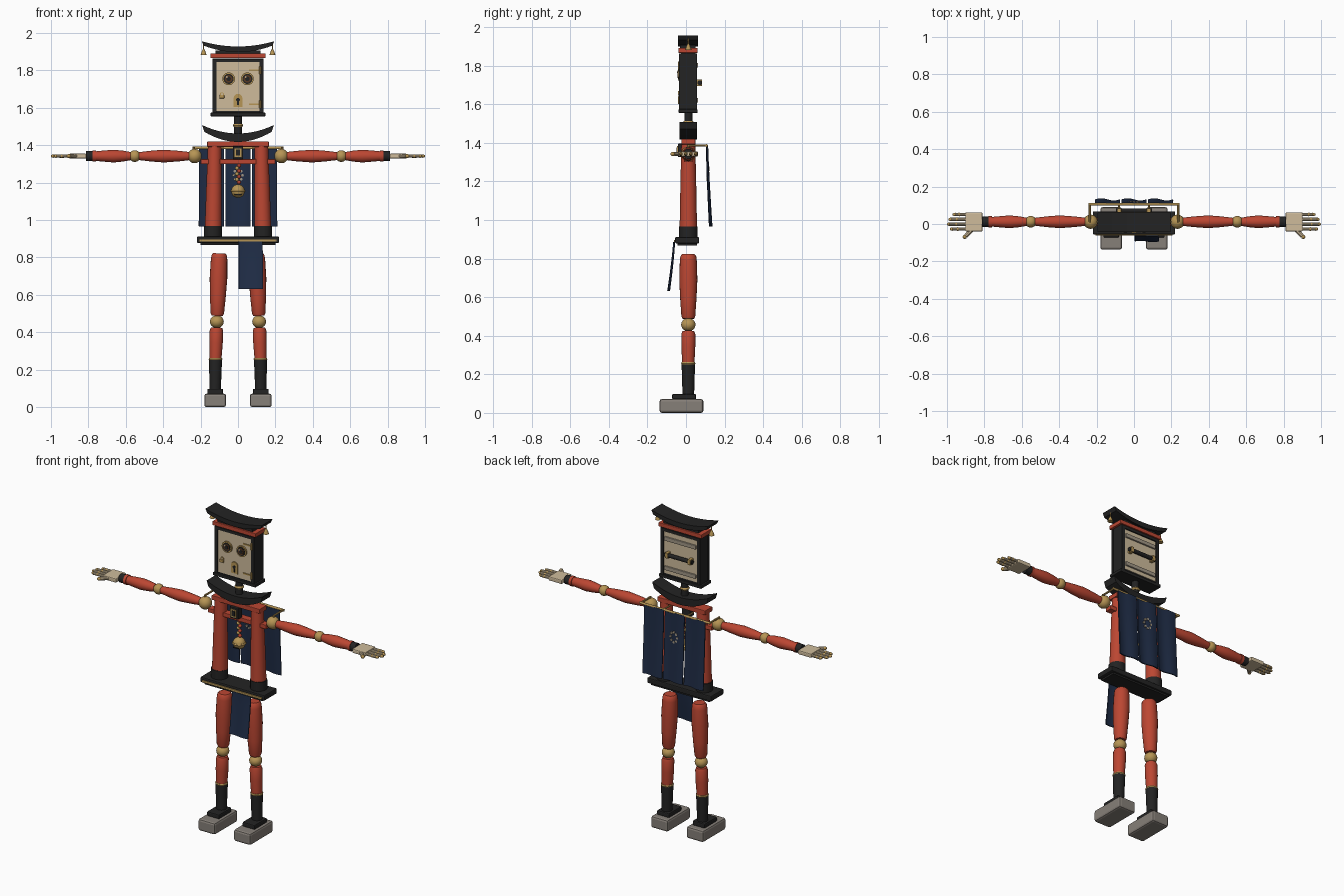
import bpy, bmesh, math
from mathutils import Vector, Matrix

if "Cube" in bpy.data.objects:
    bpy.data.objects.remove(bpy.data.objects["Cube"])

COLORS = {
    "red lacquer": (0.50, 0.062, 0.032), "black lacquer": (0.017, 0.017, 0.017),
    "brass": (0.47, 0.30, 0.09), "cream wood": (0.62, 0.50, 0.33),
    "navy cloth": (0.014, 0.026, 0.062), "grey stone": (0.24, 0.215, 0.19),
    "brown iris": (0.10, 0.04, 0.015), "pale slat": (0.36, 0.31, 0.24),
}
MATS = {}
for n, c in COLORS.items():
    MATS[n] = bpy.data.materials.new(n)
    MATS[n].diffuse_color = (*c, 1)
RED, BLACK, BRASS, CREAM, NAVY, STONE, BROWN, SLAT = COLORS
Y = 0.012  # body axis


def finish(name, bm, mat, smooth=True):
    bmesh.ops.recalc_face_normals(bm, faces=bm.faces)
    for f in bm.faces:
        f.smooth = smooth
    for e in bm.edges:
        e.smooth = len(e.link_faces) == 2 and e.calc_face_angle(0) < math.radians(35)
    me = bpy.data.meshes.new(name)
    bm.to_mesh(me)
    bm.free()
    me.materials.append(MATS[mat])
    ob = bpy.data.objects.new(name, me)
    bpy.context.collection.objects.link(ob)
    return ob


def box(name, mat, x, y, z, bevel=0.0):
    """Box from (min, max) pairs."""
    bm = bmesh.new()
    bmesh.ops.create_cube(bm, size=1)
    for v in bm.verts:
        v.co = [(a[0] + a[1]) / 2 + c * abs(a[1] - a[0]) for a, c in zip((x, y, z), v.co)]
    if bevel:
        bmesh.ops.bevel(bm, geom=bm.edges[:], offset=bevel, segments=2, profile=0.5, affect='EDGES')
    return finish(name, bm, mat, False)


def turned(name, mat, p0, p1, profile, n=20):
    """Lathe a (fraction, radius) profile along the line p0-p1."""
    p0, p1 = Vector(p0), Vector(p1)
    d = p1 - p0
    q = d.to_track_quat('Z', 'Y').to_matrix()
    bm = bmesh.new()
    rings = [[bm.verts.new(p0 + d * t + q @ Vector((r * math.cos(k * math.tau / n), r * math.sin(k * math.tau / n), 0)))
              for k in range(n)] for t, r in profile]
    for a, b in zip(rings, rings[1:]):
        for k in range(n):
            bm.faces.new((a[k], a[(k + 1) % n], b[(k + 1) % n], b[k]))
    bm.faces.new(rings[0])
    bm.faces.new(rings[-1])
    return finish(name, bm, mat)


def rod(name, mat, p0, p1, r, n=16):
    return turned(name, mat, p0, p1, [(0, r), (1, r)], n)


def ball(name, mat, c, r, squash=1.0):
    bm = bmesh.new()
    bmesh.ops.create_uvsphere(bm, u_segments=24, v_segments=14, radius=r)
    bmesh.ops.scale(bm, vec=(1, 1, squash), verts=bm.verts)
    bmesh.ops.translate(bm, vec=c, verts=bm.verts)
    return finish(name, bm, mat)


def sweep_roof(name, x, y, base, rise, thick):
    """Upswept roof beam: rectangular section along a parabola."""
    bm = bmesh.new()
    rings = []
    for i in range(17):
        u = i / 8 - 1
        h = base + rise * u * u
        lean = 0.012 * u
        t = thick * (1 - 0.2 * u * u)
        rings.append([bm.verts.new(p) for p in (
            (x * u - lean, y[0], h), (x * u - lean, y[1], h), (x * u, y[1], h + t), (x * u, y[0], h + t))])
    for a, b in zip(rings, rings[1:]):
        for k in range(4):
            bm.faces.new((a[k], a[(k + 1) % 4], b[(k + 1) % 4], b[k]))
    bm.faces.new(rings[0])
    bm.faces.new(rings[-1])
    return finish(name, bm, BLACK)


def cloth(name, x0, x1, z_top, z_bot, y_top, y_bot, wave):
    bm = bmesh.new()
    nx, nz = 10, 12
    g = [[None] * (nz + 1) for _ in range(nx + 1)]
    for i in range(nx + 1):
        for j in range(nz + 1):
            u, t = i / nx, j / nz
            y = y_top + (y_bot - y_top) * t ** 1.3 + wave * math.sin(u * math.pi * 2) * (0.4 + 0.6 * t)
            g[i][j] = bm.verts.new((x0 + (x1 - x0) * u, y, z_top + (z_bot - z_top) * t))
    for i in range(nx):
        for j in range(nz):
            bm.faces.new((g[i][j], g[i + 1][j], g[i + 1][j + 1], g[i][j + 1]))
    ob = finish(name, bm, NAVY)
    m = ob.modifiers.new("thickness", 'SOLIDIFY')
    m.thickness = 0.007
    m.offset = 0


# legs and arms, one set per side
for s, side in ((-1, "right"), (1, "left")):
    fx = s * 0.122
    box(side + "_foot_block", STONE, (fx - 0.058, fx + 0.058), (-0.137, 0.09), (0, 0.072), 0.012)
    box(side + "_sandal", BLACK, (fx - 0.042, fx + 0.042), (-0.072, 0.052), (0.07, 0.098), 0.006)
    turned(side + "_boot", BLACK, (fx, Y, 0.09), (fx * 0.985, Y, 0.255), [(0, 0.03), (1, 0.035)])
    turned(side + "_boot_ring", BRASS, (fx * 0.985, Y, 0.25), (fx * 0.985, Y, 0.263), [(0, 0.034), (0.5, 0.037), (1, 0.034)])
    turned(side + "_shin", RED, (s * 0.12, Y, 0.262), (s * 0.115, Y, 0.425), [(0, 0.032), (0.5, 0.036), (0.9, 0.036), (1, 0.03)])
    ball(side + "_knee", BRASS, (s * 0.113, Y, 0.457), 0.037, 0.92)
    turned(side + "_thigh", RED, (s * 0.111, Y, 0.488), (s * 0.1, Y, 0.822),
           [(0, 0.03), (0.04, 0.036), (0.3, 0.042), (0.6, 0.047), (0.9, 0.044), (0.97, 0.041), (1, 0.033)])
    # torso pillar
    rod(side + "_pillar_base", BLACK, (s * 0.134, Y, 0.905), (s * 0.134, Y, 0.967), 0.048, 24)
    turned(side + "_pillar", RED, (s * 0.132, Y, 0.965), (s * 0.125, Y, 1.4), [(0, 0.045), (0.5, 0.041), (1, 0.036)], 24)
    # arm
    za = 1.342
    ball(side + "_shoulder", BRASS, (s * 0.232, Y, za), 0.038)
    turned(side + "_upper_arm", RED, (s * 0.262, Y, za), (s * 0.53, Y, za),
           [(0, 0.022), (0.2, 0.028), (0.5, 0.034), (0.75, 0.029), (1, 0.021)])
    ball(side + "_elbow", BRASS, (s * 0.552, Y, za), 0.031)
    turned(side + "_forearm", RED, (s * 0.575, Y, za), (s * 0.775, Y, za),
           [(0, 0.022), (0.2, 0.029), (0.45, 0.034), (0.75, 0.029), (1, 0.024)])
    rod(side + "_wrist_ring", RED, (s * 0.76, Y, za), (s * 0.777, Y, za), 0.03)
    rod(side + "_cuff", BLACK, (s * 0.775, Y, za), (s * 0.812, Y, za), 0.027)
    box(side + "_palm", CREAM, (s * 0.81, s * 0.902), (-0.04, 0.062), (za - 0.013, za + 0.013), 0.006)
    for k, tip in enumerate((0.97, 0.993, 1.0, 0.985)):
        yk = 0.051 - k * 0.026
        mid = 0.9 + (tip - 0.9) * 0.5
        rod(f"{side}_finger_{k}", CREAM, (s * 0.895, yk, za), (s * (tip - 0.014), yk, za), 0.009, 10)
        ball(f"{side}_knuckle_{k}", BRASS, (s * mid, yk, za), 0.0098)
        turned(f"{side}_fingertip_{k}", BRASS, (s * (tip - 0.016), yk, za), (s * tip, yk, za), [(0, 0.0095), (0.6, 0.008), (1, 0.004)], 10)
    rod(side + "_thumb", CREAM, (s * 0.865, -0.03, za), (s * 0.9, -0.064, za), 0.011, 10)
    ball(side + "_thumb_tip", BRASS, (s * 0.905, -0.069, za), 0.011)
    # banner bracket
    rod(side + "_banner_bracket", BRASS, (s * 0.236, Y, 1.386), (s * 0.236, 0.106, 1.386), 0.006, 10)
    rod(side + "_bracket_post", BRASS, (s * 0.236, Y, 1.36), (s * 0.236, Y, 1.39), 0.006, 10)
    rod(side + "_banner_support", BRASS, (s * 0.08, 0.04, 1.386), (s * 0.08, 0.106, 1.386), 0.005, 10)
    # roof bell
    rod(side + "_bell_cord", BRASS, (s * 0.184, Y, 1.905), (s * 0.184, Y, 1.945), 0.003, 8)
    turned(side + "_roof_bell", BRASS, (s * 0.184, Y, 1.882), (s * 0.184, Y, 1.915), [(0, 0.016), (0.25, 0.014), (0.7, 0.008), (1, 0.003)])

# hip plate with brass trim
box("hip_plate", BLACK, (-0.22, 0.22), (-0.056, 0.068), (0.878, 0.912), 0.006)
box("hip_underplate", BLACK, (-0.2, 0.2), (-0.045, 0.058), (0.868, 0.88))
box("hip_trim", BRASS, (-0.205, 0.205), (-0.062, -0.054), (0.885, 0.897))

# gate beams and collar roof
box("gate_tie_beam", RED, (-0.2, 0.2), (Y - 0.022, Y + 0.022), (1.3, 1.326), 0.003)
box("gate_lintel", RED, (-0.165, 0.165), (Y - 0.036, Y + 0.036), (1.392, 1.42), 0.003)
sweep_roof("collar_roof", 0.192, (Y - 0.045, Y + 0.045), 1.418, 0.054, 0.045)
# gate plaque
box("plaque", BLACK, (-0.028, 0.028), (-0.042, 0.0), (1.325, 1.395), 0.003)
box("plaque_frame", BRASS, (-0.018, 0.018), (-0.046, -0.04), (1.336, 1.384))
box("plaque_center", BLACK, (-0.011, 0.011), (-0.049, -0.043), (1.344, 1.376))

# hanging chest bell on a knotted cord
for k in range(7):
    ball(f"cord_knot_{k}", RED if k % 2 == 0 else BRASS, (0.005 * (-1) ** k, Y, 1.292 - k * 0.015), 0.011)
ball("chest_bell", BRASS, (0, Y, 1.155), 0.036)
turned("chest_bell_band", BRASS, (0, Y, 1.15), (0, Y, 1.162), [(0, 0.037), (0.5, 0.041), (1, 0.037)], 24)
box("chest_bell_slot", BLACK, (-0.018, 0.018), (-0.024, -0.018), (1.134, 1.139))

# back banner in three strips
rod("banner_rod", BRASS, (-0.242, 0.106, 1.386), (0.242, 0.106, 1.386), 0.007)
for k in (-1, 0, 1):
    cloth(f"banner_strip_{k + 2}", k * 0.142 - 0.067, k * 0.142 + 0.067, 1.388, 0.967, 0.109, 0.128, 0.006)
# plain dotted rosette on both banner faces
for k in range(8):
    a = k * math.tau / 8
    px, pz = 0.024 * math.cos(a), 1.24 + 0.03 * math.sin(a)
    rod(f"rosette_dot_{k}", SLAT, (px, 0.105, pz), (px, 0.122, pz), 0.0075, 8)
# front hip cloth
cloth("hip_cloth", 0.004, 0.132, 0.885, 0.632, -0.062, -0.09, 0.004)

# neck
rod("neck", BLACK, (0, Y, 1.45), (0, Y, 1.56), 0.021)
turned("neck_ring", BRASS, (0, Y, 1.498), (0, Y, 1.514), [(0, 0.023), (0.5, 0.028), (1, 0.023)])

# cabinet head with front and back frames
box("head_core", BLACK, (-0.135, 0.135), (-0.026, 0.05), (1.565, 1.865))
box("head_base", BLACK, (-0.146, 0.146), (-0.038, 0.06), (1.555, 1.574), 0.003)
box("face_door", CREAM, (-0.115, 0.115), (-0.031, -0.02), (1.582, 1.846))
box("back_panel", CREAM, (-0.113, 0.113), (0.045, 0.053), (1.585, 1.842))
for y, part in (((-0.035, -0.02), "front"), ((0.045, 0.057), "back")):
    for s in (-1, 1):
        box(f"{part}_frame_side_{s + 2}", BLACK, (s * 0.115, s * 0.136), y, (1.57, 1.862))
    box(part + "_frame_top", BLACK, (-0.116, 0.116), y, (1.845, 1.862))
box("head_red_beam", RED, (-0.148, 0.148), (-0.04, 0.06), (1.866, 1.891), 0.003)
box("roof_block", BLACK, (-0.12, 0.12), (-0.03, 0.05), (1.889, 1.906))
sweep_roof("head_roof", 0.194, (-0.042, 0.062), 1.898, 0.034, 0.03)

# eyes
for s in (-1, 1):
    ex, ez = s * 0.05, 1.755
    for part, mat, r, d in (("rim", BRASS, 0.034, 0.04), ("socket", BLACK, 0.027, 0.042),
                            ("iris", BROWN, 0.02, 0.0435), ("pupil", BLACK, 0.012, 0.045)):
        rod(f"eye_{part}_{s + 2}", mat, (ex, -0.026, ez), (ex, -d, ez), r, 24)
    rod(f"eye_glint_{s + 2}", CREAM, (ex - 0.009, -0.04, ez + 0.01), (ex - 0.009, -0.0465, ez + 0.01), 0.0045, 10)
    # door hinges
    hz = 1.711 + s * 0.091
    box(f"hinge_strap_{s + 2}", BRASS, (0.06, 0.12), (-0.036, -0.03), (hz - 0.004, hz + 0.004))
    rod(f"hinge_barrel_{s + 2}", BRASS, (0.119, -0.036, hz - 0.02), (0.119, -0.036, hz + 0.02), 0.006, 10)
    # back slats and handle ends
    box(f"back_slat_{s + 2}", SLAT, (-0.108, 0.108), (0.05, 0.063), (hz - 0.012, hz + 0.012), 0.003)
    box(f"handle_mount_{s + 2}", BRASS, (s * 0.068, s * 0.088), (0.05, 0.084), (1.694, 1.728), 0.003)

# back handle, keyhole mouth, small padlock
rod("back_handle", BLACK, (-0.095, 0.071, 1.711), (0.095, 0.071, 1.711), 0.012)
box("lock_plate", BRASS, (-0.023, 0.023), (-0.037, -0.03), (1.605, 1.655))
rod("lock_plate_top", BRASS, (0, -0.03, 1.652), (0, -0.037, 1.652), 0.023, 24)
rod("keyhole", BLACK, (0, -0.034, 1.643), (0, -0.039, 1.643), 0.01)
box("keyhole_slot", BLACK, (-0.005, 0.005), (-0.039, -0.034), (1.614, 1.642))
box("padlock", BRASS, (-0.099, -0.073), (-0.042, -0.03), (1.651, 1.668), 0.002)
rod("padlock_shackle", BRASS, (-0.086, -0.03, 1.672), (-0.086, -0.036, 1.672), 0.011)
rod("padlock_gap", CREAM, (-0.086, -0.034, 1.673), (-0.086, -0.037, 1.673), 0.006)

for m in bpy.data.materials:
    if m.users and not m.is_grease_pencil:
        m.use_nodes = True
        m.node_tree.nodes["Principled BSDF"].inputs["Base Color"].default_value = m.diffuse_color
